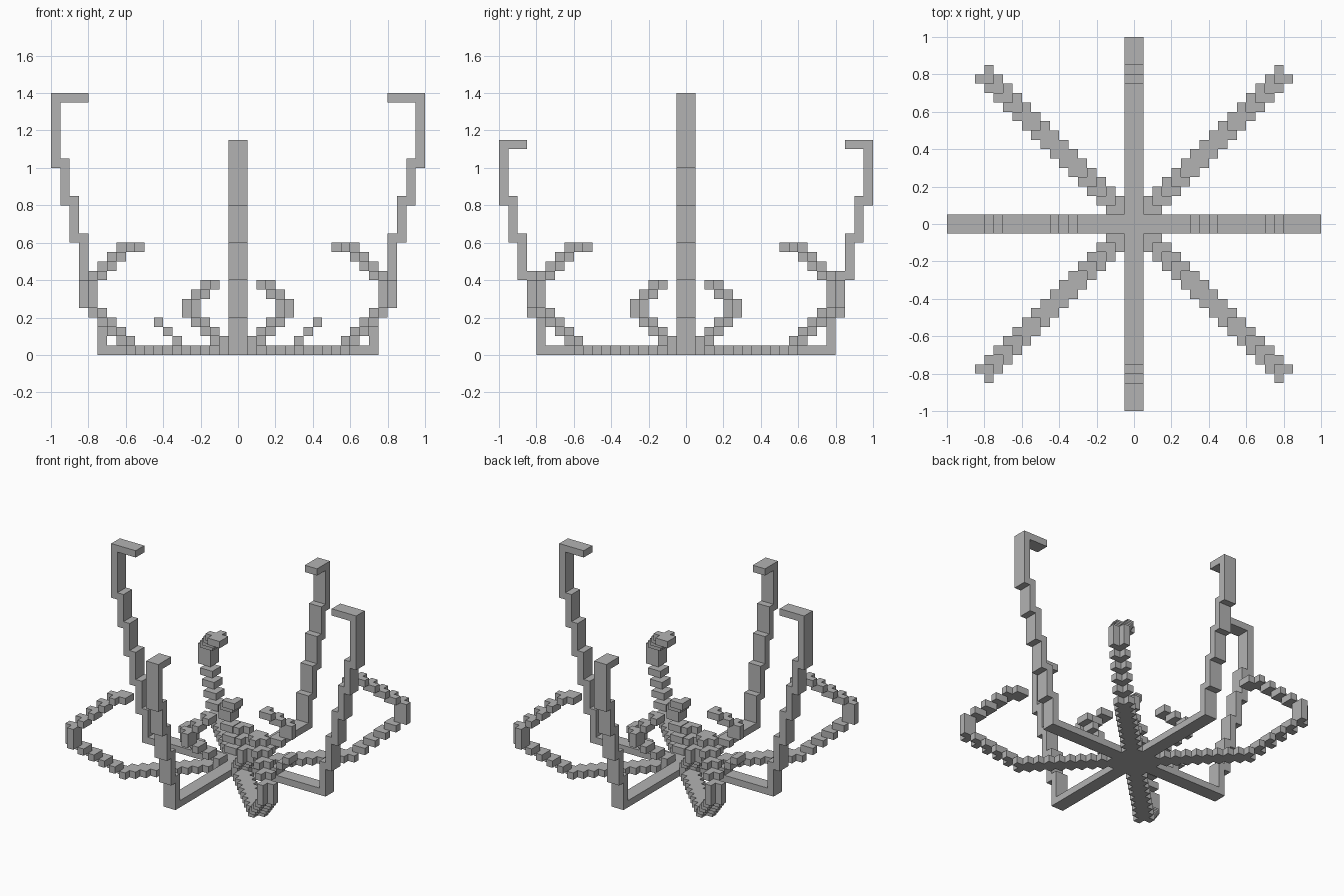
import bpy
import bmesh

U = 0.05  # edge of one grid cell

if "Cube" in bpy.data.objects:
    bpy.data.objects.remove(bpy.data.objects["Cube"], do_unlink=True)

grey = bpy.data.materials.new("plain grey")
grey.use_nodes = True
colour = (0.45, 0.45, 0.45, 1)
grey.diffuse_color = colour
grey.node_tree.nodes["Principled BSDF"].inputs["Base Color"].default_value = colour


def prism(bm, outline, low, high):
    """Upright prism from a plan outline, all measured in cells."""
    base = bm.faces.new([bm.verts.new((x * U, y * U, low * U)) for x, y in outline])
    top = bmesh.ops.extrude_face_region(bm, geom=[base])["geom"]
    verts = [v for v in top if isinstance(v, bmesh.types.BMVert)]
    bmesh.ops.translate(bm, verts=verts, vec=(0, 0, (high - low) * U))


def finish(name, bm):
    bmesh.ops.recalc_face_normals(bm, faces=bm.faces[:])
    mesh = bpy.data.meshes.new(name)
    bm.to_mesh(mesh)
    bm.free()
    mesh.materials.append(grey)
    bpy.context.collection.objects.link(bpy.data.objects.new(name, mesh))


def straight_part(name, pieces, axis, sign):
    """Boxes (inner, outer, low, high) two cells wide along one axis."""
    bm = bmesh.new()
    for a, b, low, high in pieces:
        plan = [(a, -1), (b, -1), (b, 1), (a, 1)]
        plan = [(u * sign, v) if axis == "x" else (v, u * sign) for u, v in plan]
        prism(bm, plan, low, high)
    finish(name, bm)


def diagonal_part(name, pieces, sx, sy):
    """Corner-shaped blocks (step, low, high) along a diagonal."""
    bm = bmesh.new()
    for i, low, high in pieces:
        plan = [(i, i), (i + 2, i), (i + 2, i + 1),
                (i + 1, i + 1), (i + 1, i + 2), (i, i + 2)]
        prism(bm, [(x * sx, y * sy) for x, y in plan], low, high)
    finish(name, bm)


def tall_arm(foot, top, hook):
    """Flat foot, leaning stepped column and inward hook."""
    pieces = [(3, foot - 1, 0, 1)]
    for k, outer in enumerate(range(foot, 21)):
        pieces.append((outer - 1, outer, 4 * k, top if outer == 20 else 4 * k + 5))
    return pieces + [(hook, 19, top - 1, top)]


# Central plate
hub = bmesh.new()
prism(hub, [(-3, -3), (3, -3), (3, 3), (-3, 3)], 0, 1)
finish("center_plate", hub)

# Tall arms, with short steps on the side pair
for side, sign in (("left", 1), ("right", -1)):
    straight_part(side + "_tall_arm", tall_arm(15, 28, 16), "x", sign)
    straight_part(side + "_small_steps",
                  [(6 + k, 7 + k, 1 + k, 2 + k) for k in range(3)], "x", sign)
for side, sign in (("back", 1), ("front", -1)):
    straight_part(side + "_tall_arm", tall_arm(16, 23, 17), "y", sign)

# Diagonal arms: flat spoke, wide outer curl and small inner curl
spoke = [(i, 0, 1) for i in range(2, 11)]
outer_curl = [(10 + k, k, k + 1) for k in range(1, 5)] + [(15, 5, 8)]
outer_curl += [(14 - k, 8 + k, 9 + k) for k in range(4)] + [(10, 11, 12)]
inner_curl = [(k, k, k + 1) for k in range(1, 4)] + [(4, 4, 6), (3, 6, 7), (2, 7, 8)]
for depth, sy in (("front", -1), ("back", 1)):
    for side, sx in (("left", 1), ("right", -1)):
        corner = depth + "_" + side
        diagonal_part(corner + "_spoke", spoke, sx, sy)
        diagonal_part(corner + "_outer_curl", outer_curl, sx, sy)
        diagonal_part(corner + "_inner_curl", inner_curl, sx, sy)
